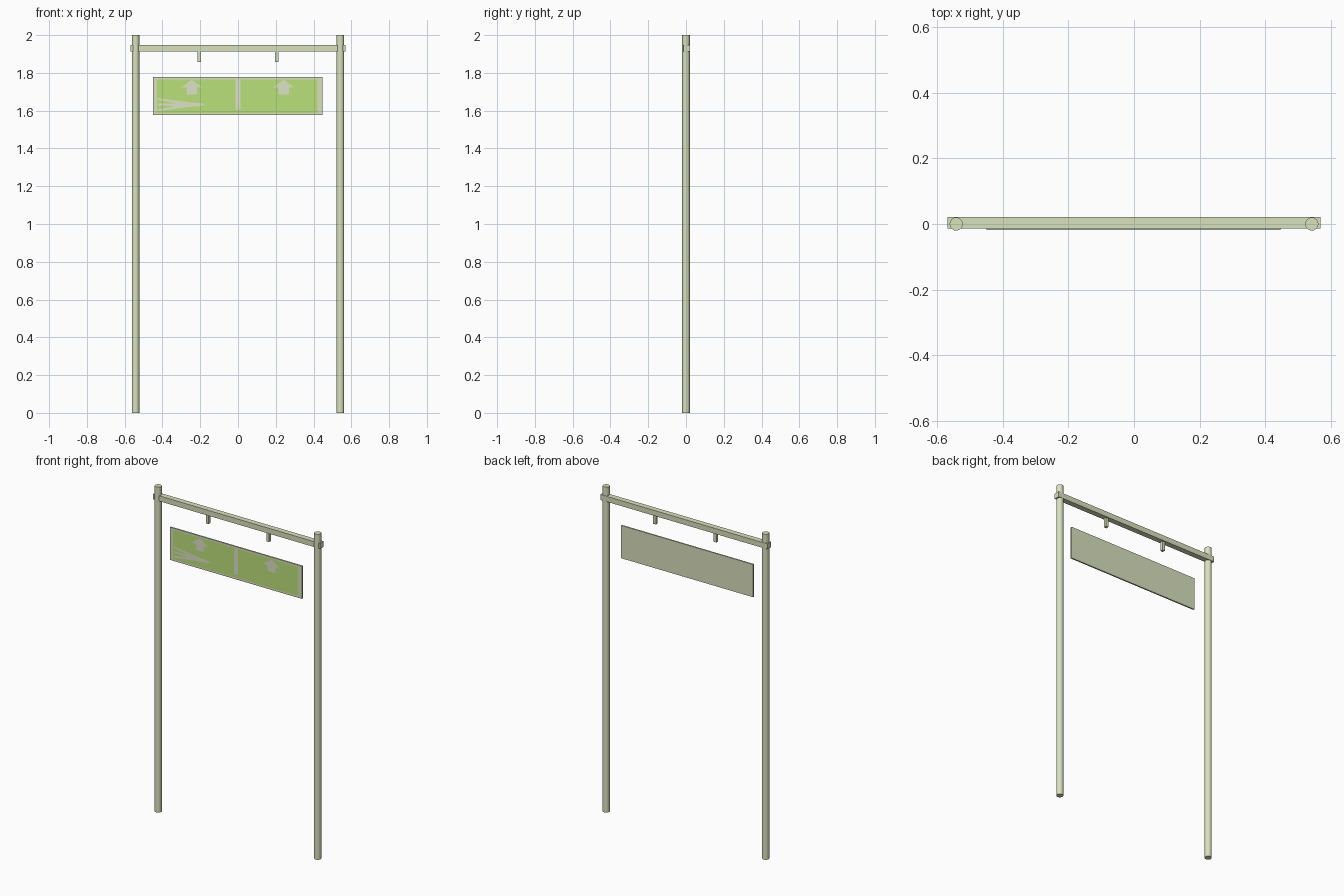
import bpy, bmesh

if "Cube" in bpy.data.objects:
    bpy.data.objects.remove(bpy.data.objects["Cube"])


def material(name, rgb):
    m = bpy.data.materials.new(name)
    m.diffuse_color = (*rgb, 1)
    m.use_nodes = True
    m.node_tree.nodes["Principled BSDF"].inputs["Base Color"].default_value = m.diffuse_color
    return m


PALE = material("pale_sage", (0.70, 0.75, 0.52))
GREEN = material("sign_green", (0.50, 0.75, 0.20))
SYMBOL = material("symbol_pale", (0.72, 0.76, 0.56))


def box(name, x, y, z, mat):
    bpy.ops.mesh.primitive_cube_add(size=1, location=[sum(r) / 2 for r in (x, y, z)])
    o = bpy.context.object
    o.name = name
    o.scale = [r[1] - r[0] for r in (x, y, z)]
    bpy.ops.object.transform_apply(location=False, rotation=False, scale=True)
    o.data.materials.append(mat)
    return o


def flat(name, pts, y, mat):
    # flat shape in the xz plane, facing the front
    bm = bmesh.new()
    f = bm.faces.new([bm.verts.new((x, y, z)) for x, z in pts])
    f.normal_update()
    if f.normal.y > 0:
        f.normal_flip()
    me = bpy.data.meshes.new(name)
    bm.to_mesh(me)
    bm.free()
    me.materials.append(mat)
    o = bpy.data.objects.new(name, me)
    bpy.context.collection.objects.link(o)
    return o


# Posts and short hangers, mirrored left and right
for side, s in (("left", -1), ("right", 1)):
    bpy.ops.mesh.primitive_cylinder_add(vertices=24, radius=0.02, depth=2,
                                        location=(s * 0.542, 0, 1))
    post = bpy.context.object
    post.name = "post_" + side
    post.data.materials.append(PALE)
    bpy.ops.object.shade_smooth_by_angle()
    cx = s * 0.206
    box("hanger_" + side, (cx - 0.009, cx + 0.009), (-0.006, 0.012), (1.858, 1.917), PALE)

# Crossbar
box("crossbar", (-0.568, 0.568), (-0.0135, 0.021), (1.914, 1.947), PALE)

# Sign board with its green face
box("sign_board", (-0.449, 0.447), (-0.0185, -0.0095), (1.576, 1.777), PALE)
flat("sign_face", [(-0.428, 1.588), (0.420, 1.588), (0.420, 1.766), (-0.428, 1.766)],
     -0.0188, GREEN)

# Straight-ahead arrows
for side, cx in (("left", -0.245), ("right", 0.242)):
    half = [(0, 1.764), (0.057, 1.722), (0.027, 1.722), (0.027, 1.685)]
    pts = [(cx + x, z) for x, z in half] + [(cx - x, z) for x, z in reversed(half[1:])]
    flat("arrow_" + side, pts, -0.0191, SYMBOL)

# Divider between the two halves
flat("divider", [(-0.014, 1.605), (0.012, 1.605), (0.012, 1.764), (-0.014, 1.764)],
     -0.0191, SYMBOL)

# Aeroplane symbol pointing right: swept wings on a slim body
half = [(-0.175, 0), (-0.195, 0.008), (-0.255, 0.012), (-0.425, 0.035),
        (-0.425, 0.025), (-0.330, 0.007), (-0.425, 0.005)]
flat("plane_symbol",
     [(x, 1.632 + z) for x, z in half] + [(x, 1.632 - z) for x, z in reversed(half[1:])],
     -0.0191, SYMBOL)
